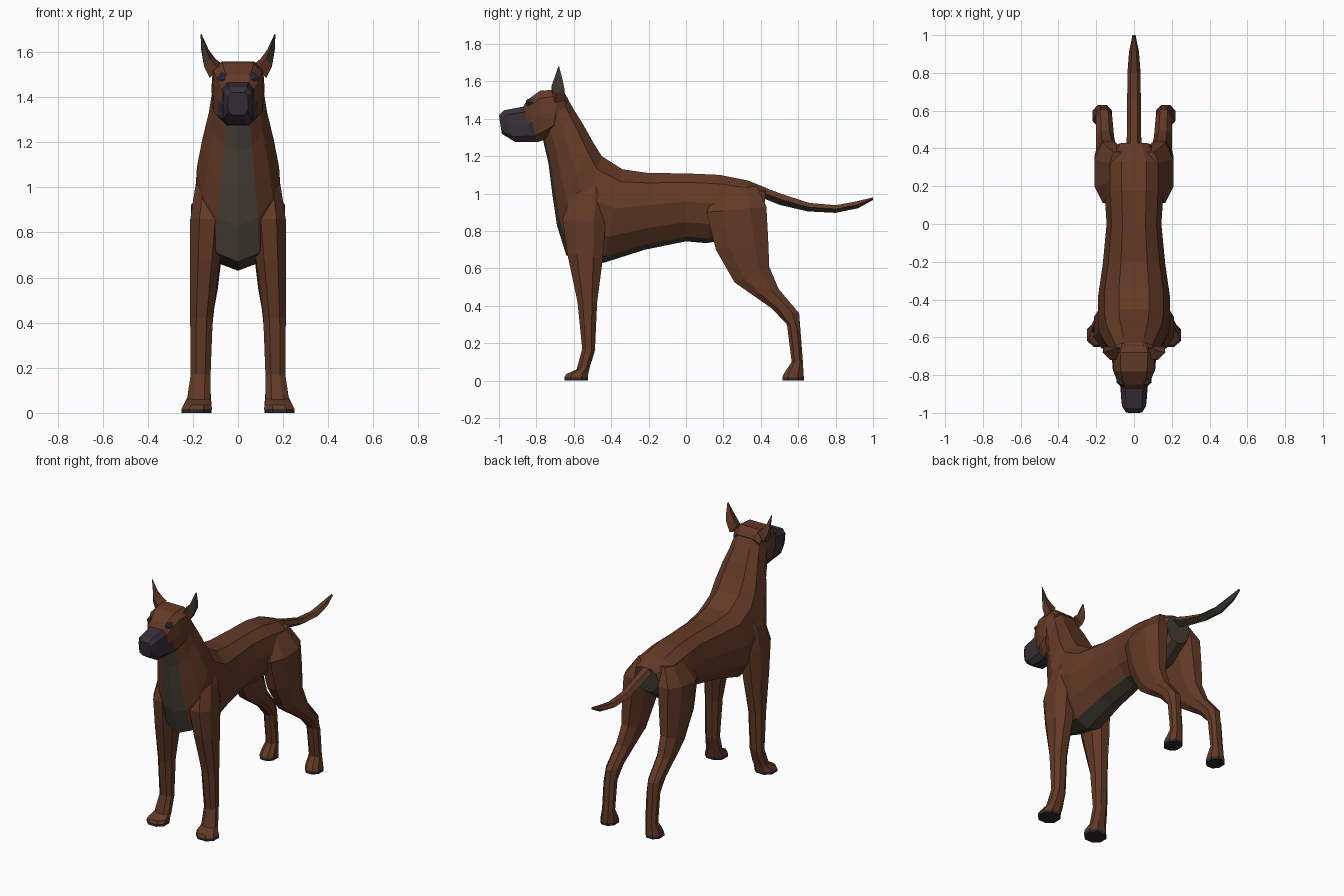
import bpy, bmesh
from mathutils import Vector


def material(name, rgb):
    m = bpy.data.materials.new(name)
    m.diffuse_color = (*rgb, 1)
    return m


MATS = [material("brown_coat", (0.125, 0.042, 0.020)),
        material("grey_underside", (0.060, 0.050, 0.036)),
        material("dark_muzzle", (0.040, 0.030, 0.040)),
        material("dark_sole", (0.026, 0.020, 0.024)),
        material("dark_blue_eye", (0.030, 0.032, 0.055))]
BROWN, GREY, MUZZLE, SOLE, EYE = range(5)


def loft(name, rings, paint=lambda i, j: BROWN, caps=(BROWN, BROWN), mirror=False):
    """Skin a list of rings; paint(ring, column) gives the colour slot."""
    bm = bmesh.new()
    vs = [[bm.verts.new(p) for p in r] for r in rings]
    n = len(vs[0])
    for i in range(len(vs) - 1):
        for j in range(n):
            k = (j + 1) % n
            f = bm.faces.new((vs[i][j], vs[i][k], vs[i + 1][k], vs[i + 1][j]))
            f.material_index = paint(i, j)
    for ring, slot in ((vs[0], caps[0]), (vs[-1], caps[1])):
        bm.faces.new(ring).material_index = slot
    bmesh.ops.recalc_face_normals(bm, faces=bm.faces)
    me = bpy.data.meshes.new(name)
    bm.to_mesh(me)
    bm.free()
    for m in MATS:
        me.materials.append(m)
    ob = bpy.data.objects.new(name, me)
    bpy.context.collection.objects.link(ob)
    if mirror:
        ob.modifiers.new("mirror", 'MIRROR').use_mirror_merge = False
    return ob


def body_ring(sec, half, keel=True):
    """Symmetric ring between a top and a bottom point, half = (depth, width) pairs."""
    ty, tz, by, bz, w = sec
    at = lambda t, x: Vector((x, ty + (by - ty) * t, tz + (bz - tz) * t))
    ring = [at(t, f * w) for t, f in half]
    if keel:
        ring.append(at(1, 0))
    return ring + [at(t, -f * w) for t, f in reversed(half)]


def leg_ring(sec, c=0.27):
    """Chamfered box ring from front point, back point and inner / outer x."""
    fy, fz, by, bz, x0, x1 = sec
    uv = [(c, 0), (1 - c, 0), (1, c), (1, 1 - c), (1 - c, 1), (c, 1), (0, 1 - c), (0, c)]
    return [Vector((x0 + (x1 - x0) * u, fy + (by - fy) * v, fz + (bz - fz) * v))
            for u, v in uv]


# torso and neck, rump to throat, with grey chest and belly strip
TORSO = [(0.43, 1.03, 0.41, 0.86, 0.09), (0.33, 1.07, 0.29, 0.77, 0.155),
         (0.18, 1.10, 0.11, 0.735, 0.155), (0.0, 1.108, 0.0, 0.745, 0.145),
         (-0.2, 1.11, -0.22, 0.70, 0.165), (-0.34, 1.13, -0.44, 0.63, 0.19),
         (-0.45, 1.20, -0.64, 0.67, 0.19), (-0.50, 1.28, -0.69, 0.83, 0.182),
         (-0.55, 1.37, -0.715, 1.0, 0.158), (-0.60, 1.45, -0.735, 1.16, 0.13),
         (-0.645, 1.53, -0.77, 1.31, 0.112)]
TORSO_HALF = [(0, 0.42), (0.13, 0.82), (0.42, 1), (0.72, 0.85), (0.93, 0.48)]
loft("torso", [body_ring(s, TORSO_HALF) for s in TORSO],
     lambda i, j: GREY if j in (4, 5) else BROWN, (GREY, BROWN))

# head with dark muzzle
HEAD = [(-0.63, 1.51, -0.69, 1.35, 0.10), (-0.68, 1.557, -0.72, 1.32, 0.118),
        (-0.78, 1.55, -0.765, 1.285, 0.112), (-0.85, 1.50, -0.795, 1.275, 0.09),
        (-0.87, 1.465, -0.82, 1.275, 0.074), (-0.975, 1.445, -0.915, 1.277, 0.066),
        (-1.0, 1.42, -0.985, 1.32, 0.045)]
HEAD_HALF = [(0, 0.62), (0.15, 0.95), (0.5, 1), (0.83, 0.95), (1, 0.55)]
loft("head", [body_ring(s, HEAD_HALF, False) for s in HEAD],
     lambda i, j: MUZZLE if i > 3 or (i == 3 and j in (2, 3, 4, 5, 6)) else BROWN,
     (BROWN, MUZZLE))

# eyes, small diamonds beside the bridge
loft("eyes", [[Vector((0.064 + a * s, -0.835 - d + abs(a) * 0.3, 1.487 + b * s))
               for a, b in ((-0.026, 0), (-0.012, 0.019), (0.014, 0.019),
                            (0.028, 0), (0.012, -0.019), (-0.012, -0.019))]
              for s, d in ((1, -0.02), (1, 0.015), (0.5, 0.024))],
     lambda i, j: EYE, (EYE, EYE), True)

# pricked ears: front edge, outer hollow, back edge, inner side
EARS = [((0.085, -0.715, 1.525), (0.125, -0.70, 1.485), (0.125, -0.645, 1.50), (0.075, -0.655, 1.55)),
        ((0.125, -0.72, 1.57), (0.15, -0.69, 1.535), (0.155, -0.65, 1.56), (0.10, -0.66, 1.57)),
        ((0.142, -0.705, 1.615), (0.155, -0.685, 1.61), (0.163, -0.66, 1.61), (0.13, -0.672, 1.61)),
        ((0.163, -0.683, 1.68), (0.165, -0.681, 1.677), (0.166, -0.678, 1.677), (0.161, -0.679, 1.678))]
loft("ears", [[Vector(p) for p in r] for r in EARS],
     lambda i, j: GREY if i and j < 2 else BROWN, mirror=True)

# tail with grey underside
TAIL = [(0.30, 1.075, 0.34, 1.0, 0.03), (0.40, 1.04, 0.40, 0.98, 0.04),
        (0.52, 0.995, 0.50, 0.94, 0.037), (0.66, 0.95, 0.65, 0.905, 0.036),
        (0.80, 0.938, 0.80, 0.897, 0.035), (0.91, 0.958, 0.92, 0.922, 0.026),
        (1.0, 0.98, 1.0, 0.966, 0.008)]
TAIL_HALF = [(0, 0.5), (0.5, 1)]
loft("tail", [body_ring(s, TAIL_HALF) for s in TAIL],
     lambda i, j: GREY if j in (1, 2) else BROWN)

# front legs, shoulder to paw
FRONT = [(-0.56, 1.10, -0.46, 1.10, 0.06, 0.15), (-0.615, 1.0, -0.43, 1.0, 0.06, 0.19),
         (-0.66, 0.86, -0.43, 0.85, 0.06, 0.212), (-0.635, 0.68, -0.445, 0.65, 0.08, 0.212),
         (-0.58, 0.42, -0.475, 0.42, 0.112, 0.212), (-0.555, 0.17, -0.487, 0.16, 0.122, 0.21),
         (-0.585, 0.06, -0.515, 0.07, 0.122, 0.225), (-0.64, 0.035, -0.522, 0.04, 0.118, 0.24),
         (-0.65, 0.018, -0.525, 0.018, 0.118, 0.25), (-0.65, 0, -0.525, 0, 0.12, 0.25)]
# hind legs, hip to paw
HIND = [(0.16, 1.02, 0.38, 1.04, 0.05, 0.13), (0.11, 0.90, 0.43, 0.93, 0.05, 0.208),
        (0.16, 0.70, 0.44, 0.74, 0.07, 0.208), (0.26, 0.525, 0.445, 0.61, 0.09, 0.2),
        (0.36, 0.455, 0.495, 0.49, 0.105, 0.2), (0.46, 0.385, 0.605, 0.36, 0.115, 0.2),
        (0.54, 0.30, 0.612, 0.27, 0.12, 0.2), (0.565, 0.10, 0.625, 0.10, 0.122, 0.2),
        (0.525, 0.04, 0.628, 0.045, 0.118, 0.215), (0.515, 0.018, 0.63, 0.018, 0.116, 0.22),
        (0.515, 0, 0.63, 0, 0.118, 0.22)]
for name, secs in (("front_legs", FRONT), ("hind_legs", HIND)):
    last = len(secs) - 2
    loft(name, [leg_ring(s) for s in secs],
         lambda i, j, last=last: SOLE if i == last else BROWN, (BROWN, SOLE), True)
